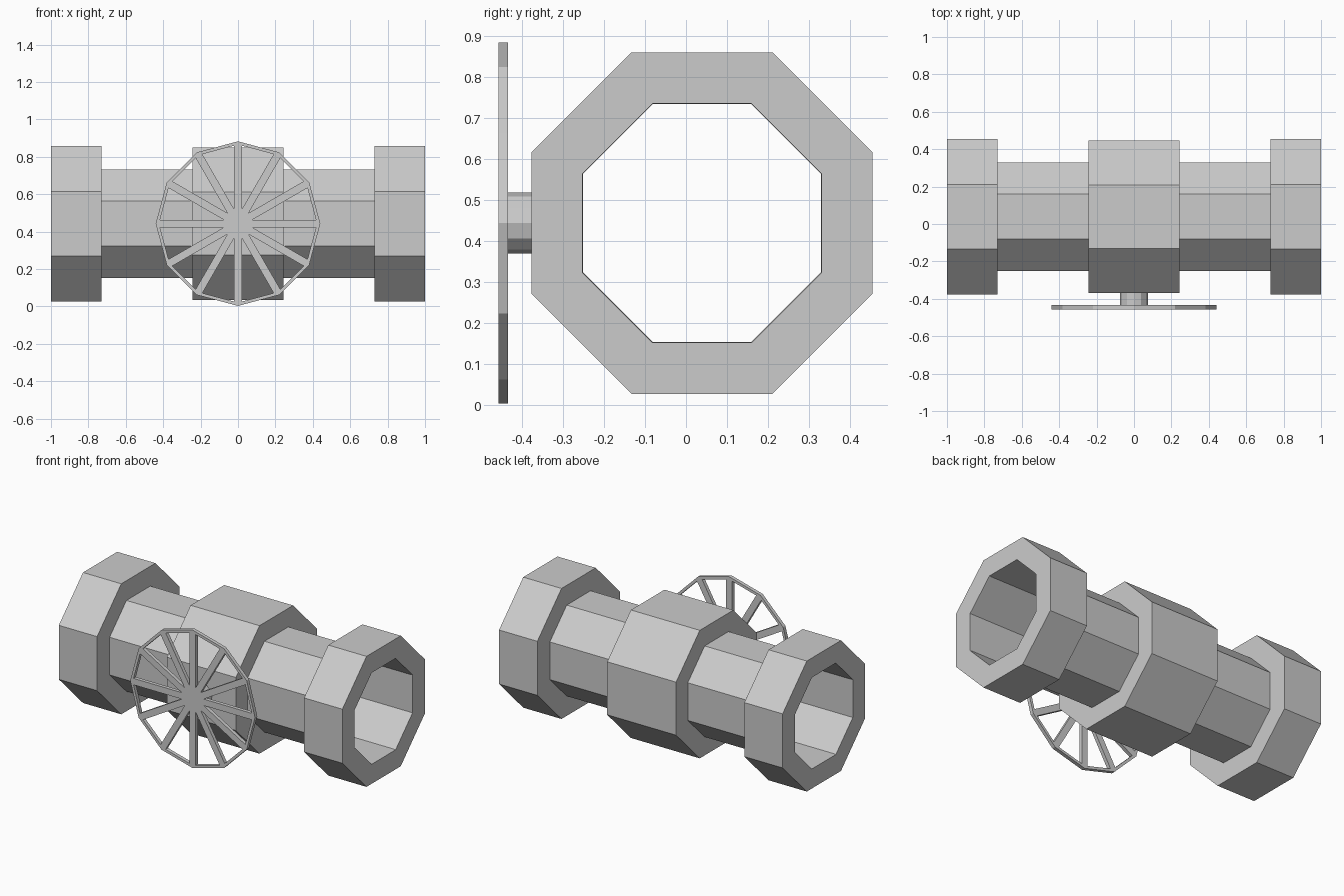
import bpy, bmesh
from math import sin, cos, tan, pi, radians

if "Cube" in bpy.data.objects:
    bpy.data.objects.remove(bpy.data.objects["Cube"])

CY, CZ = 0.039, 0.443      # axis of the pipe
C8 = cos(pi / 8)


def finish(name, bm):
    bmesh.ops.remove_doubles(bm, verts=bm.verts, dist=1e-5)
    bmesh.ops.recalc_face_normals(bm, faces=bm.faces)
    me = bpy.data.meshes.new(name)
    bm.to_mesh(me)
    bm.free()
    ob = bpy.data.objects.new(name, me)
    bpy.context.collection.objects.link(ob)
    return ob


def octagon_lathe(name, profile, closed=False):
    """Sweep (x, apothem) points around the pipe axis with eight flat sides."""
    bm = bmesh.new()
    rings = []
    for x, a in profile:
        r = a / C8
        rings.append([bm.verts.new((x, CY + r * cos(pi / 8 + k * pi / 4),
                                    CZ + r * sin(pi / 8 + k * pi / 4))) for k in range(8)])
    pairs = list(zip(rings, rings[1:]))
    if closed:
        pairs.append((rings[-1], rings[0]))
    for p, q in pairs:
        for k in range(8):
            j = (k + 1) % 8
            bm.faces.new((p[k], p[j], q[j], q[k]))
    return finish(name, bm)


# Pipe, end flanges and central valve body
PIPE, FLANGE, BODY = 0.29, 0.416, 0.408
octagon_lathe("pipe", [(-0.99, PIPE), (0.99, PIPE)])
for side, s in (("left", -1), ("right", 1)):
    octagon_lathe(side + "_flange", [(s * 0.73, PIPE), (s * 0.73, FLANGE),
                                     (s * 1.0, FLANGE), (s * 1.0, PIPE + 0.0015)], True)
octagon_lathe("valve_body", [(-0.243, PIPE), (-0.243, BODY), (0.243, BODY), (0.243, PIPE)])

# Valve stem
bpy.ops.mesh.primitive_cylinder_add(vertices=12, radius=0.0745, depth=0.08,
                                    location=(0, -0.400, CZ), rotation=(pi / 2, 0, 0))
bpy.context.object.name = "valve_stem"

# Handwheel: twelve triangular sectors, each with a triangular opening
R, SPOKE, RIM, WY = 0.44, 0.0205, 0.017, -0.4455
h = radians(15)
tip = SPOKE / sin(h)
base = R * cos(h) - RIM
half = (base - tip) * tan(h)
bm = bmesh.new()
for k in range(12):
    m = h + k * 2 * h

    def v(r, s):
        return bm.verts.new((r * cos(m) - s * sin(m), WY, CZ + r * sin(m) + s * cos(m)))

    outer = [v(0, 0), v(R * cos(h), -R * sin(h)), v(R * cos(h), R * sin(h))]
    inner = [v(tip, 0), v(base, -half), v(base, half)]
    for i in range(3):
        j = (i + 1) % 3
        bm.faces.new((outer[i], outer[j], inner[j], inner[i]))
wheel = finish("handwheel", bm)
solid = wheel.modifiers.new("thickness", "SOLIDIFY")
solid.thickness = 0.023
solid.offset = 0
